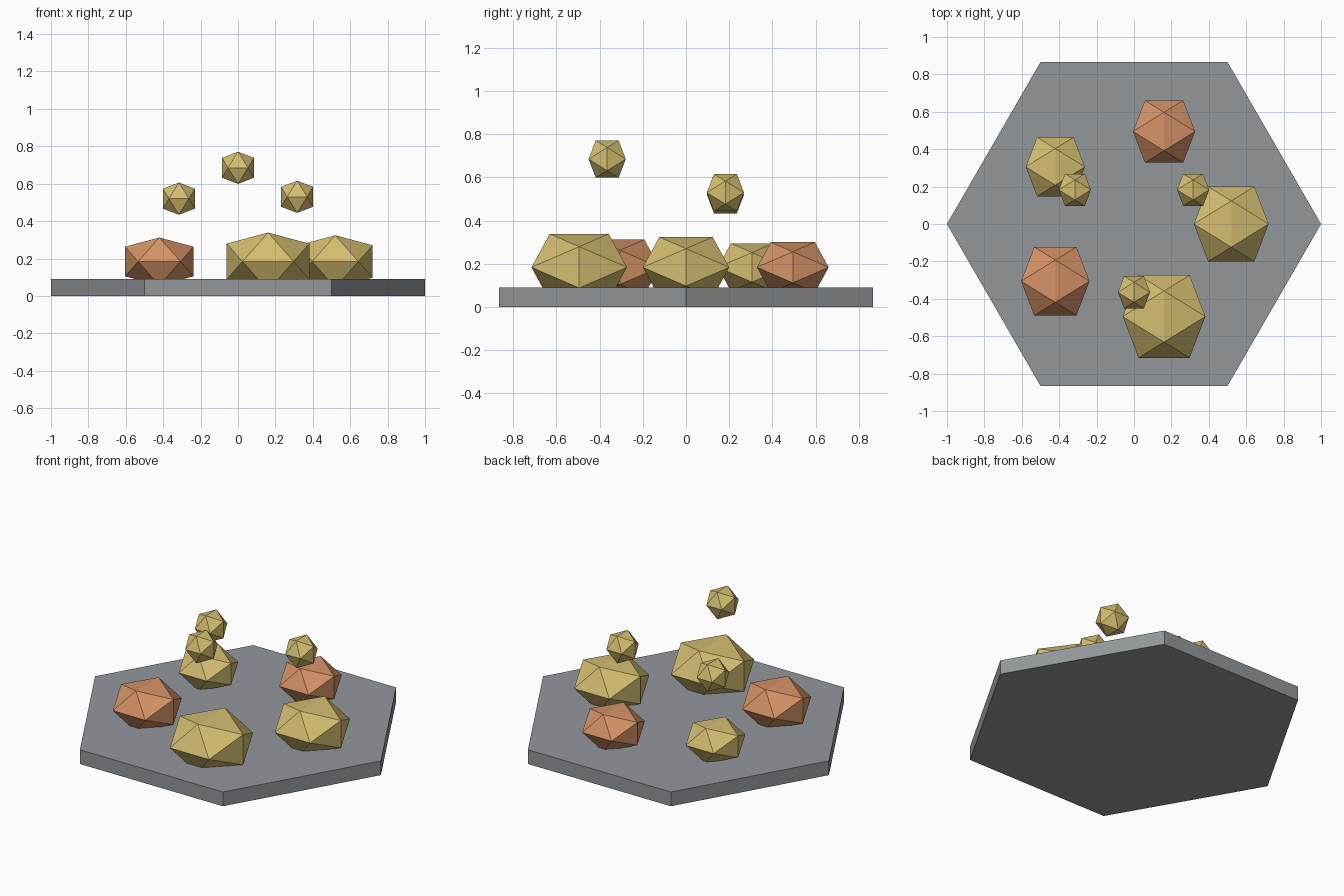
import bpy, bmesh
from math import sin, cos, pi, radians, sqrt

cube = bpy.data.objects.get("Cube")
if cube:
    bpy.data.objects.remove(cube, do_unlink=True)


def material(name, rgb):
    m = bpy.data.materials.new(name)
    m.use_nodes = True
    m.diffuse_color = (*rgb, 1)
    m.node_tree.nodes["Principled BSDF"].inputs["Base Color"].default_value = (*rgb, 1)
    return m


grey = material("stone_grey", (0.29, 0.31, 0.33))
gold = material("pale_gold", (0.66, 0.515, 0.162))
copper = material("copper_orange", (0.66, 0.29, 0.135))


def nugget(name, centre, half, squash, mat):
    """Icosahedron from three golden rectangles; half is half its width."""
    bm = bmesh.new()
    short = half * (sqrt(5) - 1) / 2
    for a in (-short, short):
        for b in (-half, half):
            for p in ((a, b, 0), (b, 0, a), (0, a, b)):
                bm.verts.new((p[0], p[1], p[2] * squash))
    bmesh.ops.convex_hull(bm, input=bm.verts)
    bmesh.ops.recalc_face_normals(bm, faces=bm.faces)
    mesh = bpy.data.meshes.new(name)
    bm.to_mesh(mesh)
    bm.free()
    mesh.materials.append(mat)
    ob = bpy.data.objects.new(name, mesh)
    ob.location = centre
    bpy.context.collection.objects.link(ob)


# Hexagonal slab with corners on the x axis
bpy.ops.mesh.primitive_cylinder_add(vertices=6, radius=1, depth=0.09,
                                    location=(0, 0, 0.045), rotation=(0, 0, pi / 6))
slab = bpy.context.object
slab.name = "hexagonal_base"
slab.data.materials.append(grey)

# Ring of five flattened rocks sunk into the slab
rocks = [(0.2, gold), (0.166, copper), (0.158, gold), (0.183, copper), (0.221, gold)]
for i, (half, mat) in enumerate(rocks):
    a = radians(72 * i)
    nugget(f"rock_{i + 1}", (0.52 * cos(a), 0.52 * sin(a), 0.184), half, 0.7, mat)

# Three floating nuggets
for i, z in enumerate((0.53, 0.52, 0.685)):
    a = radians(30 + 120 * i)
    nugget(f"floating_nugget_{i + 1}", (0.365 * cos(a), 0.365 * sin(a), z), 0.086, 1, gold)
